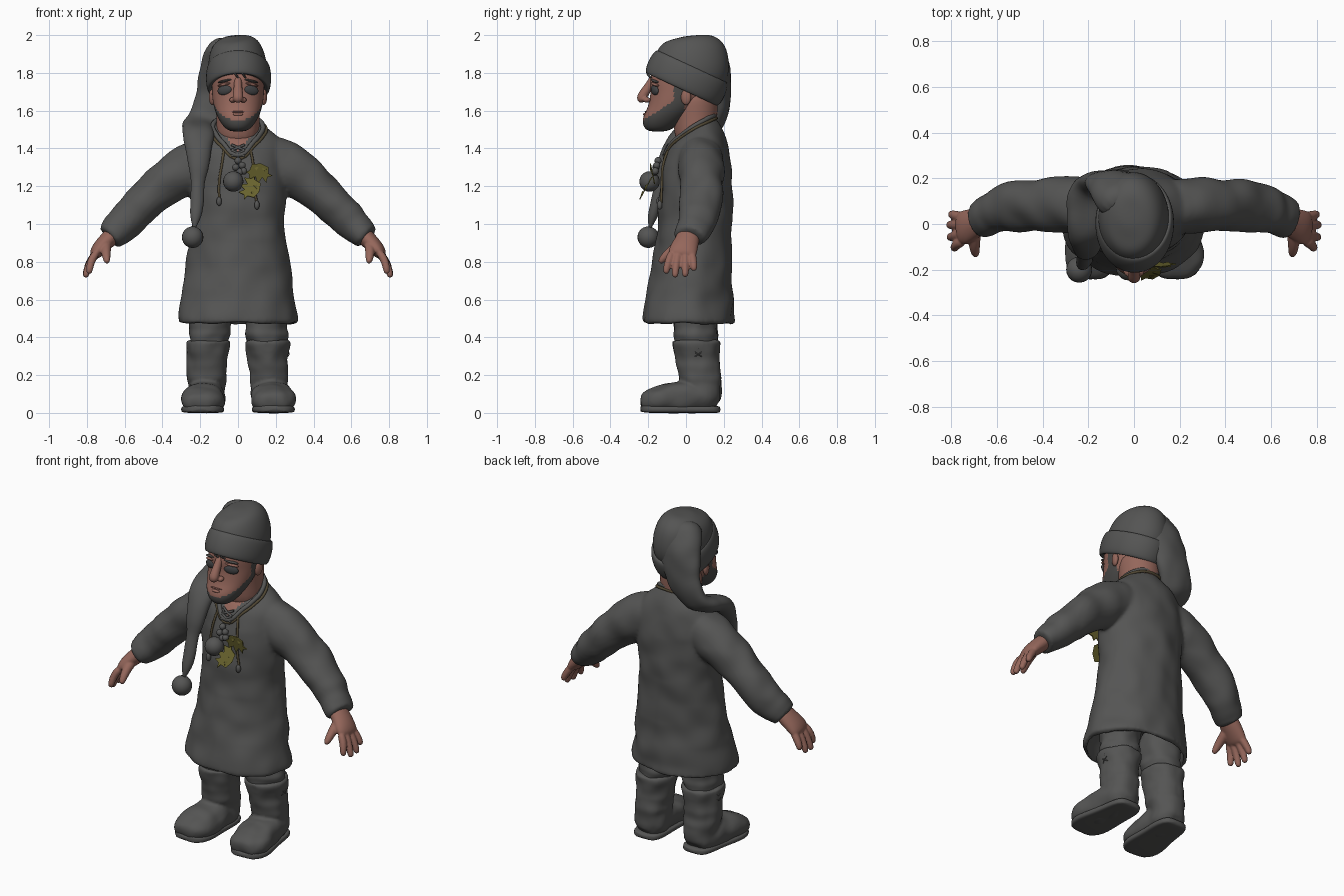
import bpy, bmesh, math
from mathutils import Vector, Matrix, noise
from mathutils.bvhtree import BVHTree

if "Cube" in bpy.data.objects:
    bpy.data.objects.remove(bpy.data.objects["Cube"])

def material(name, *rgb):
    m = bpy.data.materials.new(name)
    m.diffuse_color = (*rgb, 1)
    m.use_nodes = True
    m.node_tree.nodes["Principled BSDF"].inputs["Base Color"].default_value = m.diffuse_color
    return m
CLOTH = material("grey_cloth", .09, .09, .088)
SKIN = material("skin", .30, .135, .105)
HAIR = material("dark_hair", .07, .068, .065)
EYE = material("eye_grey", .055, .057, .06)
LIP = material("lip", .21, .09, .075)
CORD = material("brown_cord", .085, .066, .035)
LEAF = material("olive_leaf", .14, .125, .027)

def add(name, data, mat):
    data.materials.append(mat)
    ob = bpy.data.objects.new(name, data)
    bpy.context.collection.objects.link(ob)
    return ob

def make(name, bm, mat, smooth=True):
    bmesh.ops.recalc_face_normals(bm, faces=bm.faces[:])
    for f in bm.faces:
        f.smooth = smooth
    me = bpy.data.meshes.new(name)
    bm.to_mesh(me)
    bm.free()
    return add(name, me, mat)

def apply(ob, smooth=True):
    bpy.context.view_layer.update()
    me = bpy.data.meshes.new_from_object(ob.evaluated_get(bpy.context.evaluated_depsgraph_get()))
    ob.modifiers.clear()
    ob.data = me
    me.polygons.foreach_set("use_smooth", [smooth] * len(me.polygons))
    return ob

def loft(name, pts, mat, ref=(0, 1, 0), n=16, axis=None, p=2, wave=None, sub=2):
    """Closed tube through (x, y, z, half size across, half size along ref)."""
    bm, rings = bmesh.new(), []
    cs = [Vector(q[:3]) for q in pts]
    grow = 3 / (2 + math.cos(2 * math.pi / n))
    for i, q in enumerate(pts):
        t = (Vector(axis) if axis else cs[min(i + 1, len(cs) - 1)] - cs[max(i - 1, 0)]).normalized()
        v = (Vector(ref) - t * t.dot(Vector(ref))).normalized()
        u, ring = v.cross(t), []
        for k in range(n):
            a = 2 * math.pi * k / n
            c, s = [math.copysign(abs(w) ** (2 / p), w) for w in (math.cos(a), math.sin(a))]
            g = grow * (wave(i, a) if wave else 1)
            ring.append(bm.verts.new(cs[i] + (u * c * q[3] + v * s * q[4]) * g))
        rings.append(ring)
    for r0, r1 in zip(rings, rings[1:]):
        for k in range(n):
            bm.faces.new((r0[k], r0[(k + 1) % n], r1[(k + 1) % n], r1[k]))
    bm.faces.new(rings[0])
    bm.faces.new(rings[-1])
    ob = make(name, bm, mat)
    ob.modifiers.new("round", 'SUBSURF').levels = sub
    return apply(ob)

def fuse(name, parts, mat, voxel, smooth):
    """Melt overlapping parts into one skin."""
    bm = bmesh.new()
    for o in parts:
        bm.from_mesh(o.data)
        bpy.data.objects.remove(o)
    ob = make(name, bm, mat)
    m = ob.modifiers.new("melt", 'REMESH')
    m.mode, m.voxel_size = 'VOXEL', voxel
    m = ob.modifiers.new("soften", 'SMOOTH')
    m.factor, m.iterations = 0.5, smooth
    return apply(ob)

def crumple(ob, size, depth):
    """Soft cloth or leather wrinkles."""
    normals = [v.normal.copy() for v in ob.data.vertices]
    for v, nrm in zip(ob.data.vertices, normals):
        v.co += nrm * noise.noise(v.co / size) * depth

def ball(name, c, r, mat, rot=(0, 0)):
    bm = bmesh.new()
    bmesh.ops.create_uvsphere(bm, u_segments=20, v_segments=12, radius=1)
    turn = Matrix.Rotation(rot[1], 4, 'Z') @ Matrix.Rotation(rot[0], 4, 'Y')
    size = r if isinstance(r, tuple) else (r, r, r)
    bm.transform(Matrix.Translation(c) @ turn @ Matrix.Diagonal((*size, 1)))
    return make(name, bm, mat)

def string(name, pts, r, mat, cyclic=False):
    cu = bpy.data.curves.new(name, 'CURVE')
    cu.dimensions, cu.bevel_depth, cu.bevel_resolution, cu.use_fill_caps = '3D', r, 2, True
    sp = cu.splines.new('BEZIER')
    sp.bezier_points.add(len(pts) - 1)
    for b, q in zip(sp.bezier_points, pts):
        b.co, b.handle_left_type, b.handle_right_type = q, 'AUTO', 'AUTO'
    sp.use_cyclic_u, sp.resolution_u = cyclic, 6
    add(name, cu, mat)

def surface(ob):
    """Search tree, and a function for the front depth at x, z."""
    tree = BVHTree.FromPolygons([v.co for v in ob.data.vertices], [p.vertices for p in ob.data.polygons])
    def front(x, z):
        hit = tree.ray_cast(Vector((x, -2, z)), Vector((0, 1, 0)))[0]
        return hit.y if hit else -.12
    return tree, front

# tunic: body and sleeves melted together, hollow at the hem
def folds(i, a):
    return 1 + .022 * max(0, 1 - i / 5) * math.sin(7 * a + 1) + .008 * math.sin(3 * a + 1.7 * i)
parts = [loft("body", [
    (0, .012, .466, .314, .244), (0, .012, .478, .322, .249), (0, .013, .54, .31, .24), (0, .03, .7, .287, .217),
    (0, .042, .85, .26, .202), (0, .047, 1.0, .242, .197), (0, .052, 1.15, .25, .193), (0, .058, 1.28, .27, .187),
    (0, .065, 1.40, .258, .168), (0, .06, 1.47, .198, .146), (0, .035, 1.508, .135, .132),
    (0, .028, 1.518, .12, .12)], CLOTH, n=28, wave=folds)]
for s in (-1, 1):
    parts.append(loft("sleeve", [(s * x, y, z, a, b) for x, y, z, a, b in (
        (.10, .07, 1.39, .11, .12), (.24, .08, 1.31, .135, .128), (.39, .085, 1.215, .116, .116),
        (.47, .085, 1.14, .104, .112), (.515, .08, 1.095, .105, .109), (.55, .073, 1.055, .096, .102),
        (.585, .06, 1.02, .098, .104), (.615, .048, .99, .085, .094), (.645, .036, .965, .085, .094),
        (.672, .024, .94, .073, .084), (.69, .018, .923, .078, .088))], CLOTH, n=20))
tunic = fuse("tunic", parts, CLOTH, .012, 4)
crumple(tunic, .13, .014)
cutter = loft("hem_cutter", [(0, .01, .42, .296, .227), (0, .012, .55, .289, .22), (0, .02, .62, .265, .2)], CLOTH, n=24, sub=0)
cut = tunic.modifiers.new("hollow", 'BOOLEAN')
cut.object, cut.operation, cut.solver = cutter, 'DIFFERENCE', 'EXACT'
apply(tunic)
bpy.data.objects.remove(cutter)
# open neckline showing the chest
tunic.data.materials.clear()
for m in (CLOTH, SKIN):
    tunic.data.materials.append(m)
for f in tunic.data.polygons:
    c = f.center
    f.material_index = int(c.y < .02 and c.z > 1.385 and abs(c.x) < .72 * (c.z - 1.375))
cloth_tree, chest = surface(tunic)

# head with beard and sideburns coloured by position
head = loft("head", [
    (0, -.15, 1.488, .042, .048), (0, -.142, 1.513, .076, .084), (0, -.113, 1.56, .106, .12),
    (0, -.07, 1.61, .126, .133), (0, -.045, 1.66, .135, .147), (0, -.03, 1.71, .138, .155),
    (0, -.01, 1.76, .142, .187), (0, .02, 1.85, .14, .18), (0, .03, 1.92, .09, .12)],
    SKIN, n=28, axis=(0, 0, 1), p=2.1)
head.data.materials.append(HAIR)
for f in head.data.polygons:
    c = f.center
    beard = c.z < 1.557 + .62 * (c.y + .215) and c.y < -.005
    f.material_index = int(beard or (c.z > 1.65 and -.065 < c.y < 0))
face = surface(head)[1]
loft("neck", [(0, .05, 1.4, .115, .11), (0, .05, 1.54, .112, .112), (0, .045, 1.62, .118, .125), (0, .04, 1.72, .12, .12)], SKIN)
nose = [loft("bridge", [(0, -.17, 1.78, .02, .02), (0, -.193, 1.735, .021, .022), (0, -.22, 1.695, .026, .026),
                        (0, -.24, 1.662, .03, .028), (0, -.23, 1.642, .016, .016)], SKIN)]
for s in (-1, 1):
    nose.append(ball("nostril", (s * .028, -.207, 1.657), (.018, .022, .015), SKIN))
    for name, z, lift, size, mat in (("eye", 1.709, .003, (.042, .014, .026), EYE), ("eyelid", 1.739, .006, (.042, .016, .008), SKIN),
                                     ("eyebrow", 1.757, .003, (.042, .014, .007), HAIR)):
        ball(name, (s * .07, face(s * .07, z) + lift, z), size, mat, (s * .2, s * .4))
    ball("ear", (s * .137, 0, 1.672), (.016, .028, .042), SKIN, (0, -s * .3))
fuse("nose", nose, SKIN, .005, 3)
ball("mouth", (0, face(0, 1.594) + .003, 1.594), (.038, .009, .004), LIP)
ball("lower_lip", (0, face(0, 1.58) + .003, 1.58), (.028, .011, .008), SKIN)
for x in (-.03, .01):
    string("fringe", [(x, -.19, 1.83), (x + .012, -.205, 1.8), (x + .03, face(x + .03, 1.775) - .003, 1.775)], .005, HAIR)

# cap: crown, tilted rolled brim, long tail with pompom
loft("cap_crown", [(0, 0, 1.74, .145, .18), (0, .03, 1.82, .158, .205), (-.008, .035, 1.9, .148, .192),
                   (-.015, .04, 1.962, .122, .162), (-.02, .035, 1.988, .08, .105), (-.02, .035, 1.997, .03, .04)], CLOTH, n=20)
tilt = Vector((0, .42, .907))
loft("cap_brim", [(*(Vector((.003, -.025, 1.71)) + tilt * h), a, b) for h, a, b in (
    (.02, .14, .18), (-.002, .152, .2), (.008, .168, .216), (.07, .174, .223), (.125, .168, .215),
    (.142, .155, .2), (.13, .14, .18))], CLOTH, n=24, axis=tilt)
tail = loft("cap_tail", [
    (-.02, .06, 1.93, .08, .1), (-.055, .125, 1.9, .09, .13), (-.085, .17, 1.8, .067, .128),
    (-.1, .185, 1.7, .055, .115), (-.135, .185, 1.61, .05, .1), (-.18, .165, 1.535, .053, .098),
    (-.208, .08, 1.51, .05, .092), (-.215, -.02, 1.485, .048, .082), (-.21, -.09, 1.39, .042, .062),
    (-.21, -.125, 1.28, .035, .048), (-.215, -.15, 1.15, .027, .036), (-.225, -.18, 1.04, .02, .022),
    (-.235, -.195, .96, .012, .012)], CLOTH, ref=(1, 0, 0))
crumple(tail, .1, .012)
ball("pompom", (-.24, -.2, .93), .057, CLOTH)

for s in (-1, 1):
    flip = lambda *pts: [(s * x, y, z, a, b) for x, y, z, a, b in pts]
    up, side = (0, 0, 1), (1, 0, 0)
    # hands
    hand = [loft("palm", flip((.64, .02, .965, .047, .058), (.695, .006, .91, .045, .064),
                              (.74, -.016, .865, .04, .076), (.77, -.022, .822, .025, .073)), SKIN)]
    for y0, y1, x1, z1 in ((-.073, -.105, .79, .735), (-.04, -.058, .808, .715), (-.004, -.004, .81, .718), (.03, .042, .802, .75)):
        hand.append(loft("finger", flip((.745, y0, .855, .022, .022), (.778, (y0 + y1) / 2, .808, .021, .021),
                                        (x1 - .004, y1, z1 + .025, .019, .019), (x1, y1, z1, .013, .013)), SKIN, n=10))
    hand.append(loft("thumb", flip((.695, -.015, .9, .03, .03), (.7, -.075, .862, .026, .026), (.697, -.115, .825, .022, .022),
                                   (.692, -.142, .792, .014, .014)), SKIN, ref=side, n=10))
    fuse("hand", hand, SKIN, .006, 2)
    # legs and boots
    leg = loft("trouser_leg", flip((.155, .055, .33, .1, .11), (.153, .052, .385, .1, .11), (.15, .05, .415, .113, .122),
               (.148, .05, .445, .102, .112), (.146, .05, .49, .113, .122), (.13, .05, .65, .11, .12)), CLOTH, axis=up)
    crumple(leg, .09, .014)
    boot = [loft("shaft", flip((.168, .085, .03, .095, .1), (.168, .083, .1, .096, .104), (.167, .08, .15, .098, .105),
                               (.165, .075, .18, .108, .114), (.163, .072, .21, .1, .107), (.162, .066, .25, .111, .118),
                               (.16, .062, .28, .105, .114), (.158, .058, .33, .113, .123), (.158, .055, .375, .12, .132),
                               (.158, .055, .388, .114, .126)), CLOTH, axis=up),
            loft("foot", flip((.165, .175, .06, .055, .07), (.166, .1, .085, .085, .1), (.175, 0, .089, .089, .104),
                              (.184, -.08, .077, .077, .114), (.191, -.15, .069, .069, .118), (.195, -.205, .06, .058, .104),
                              (.197, -.24, .053, .038, .065)), CLOTH, ref=side, p=2.4)]
    crumple(fuse("boot", boot, CLOTH, .009, 2), .08, .01)
    loft("boot_sole", flip((.165, .185, .018, .018, .055), (.165, .15, .018, .018, .085), (.168, .08, .018, .018, .095),
                           (.175, 0, .018, .018, .097), (.184, -.09, .018, .018, .111), (.19, -.16, .019, .019, .114),
                           (.195, -.215, .021, .019, .092), (.197, -.243, .024, .018, .05)), CLOTH, ref=side, p=5, sub=1)
    for z, d in ((.31, -1), (.31, 1), (.34, -1), (.34, 1)):
        string("boot_lace", [(s * .262, .065 - d * .018, z - .012), (s * .27, .065, z), (s * .268, .065 + d * .018, z + .012)], .003, CLOTH)

# neckline collar resting on the tunic, with a thin cord outside it
half = [(.09, .12, 1.56), (.132, .04, 1.515), (.115, -.03, 1.475), (.085, -.075, 1.44)]
loop = [(0, .15, 1.575)] + half + [(0, -.15, 1.375)] + [(-x, y, z) for x, y, z in reversed(half)]
for name, grow, drop, r, mat in (("collar", 1, 0, .013, CLOTH), ("collar_cord", 1.13, .012, .008, CORD)):
    hits = [cloth_tree.find_nearest(Vector((x * grow, .03 + (y - .03) * grow, z - drop))) for x, y, z in loop]
    string(name, [h[0] + h[1] * r * .5 for h in hits], r, mat, True)

# lacing and hanging ties
def lay(pts, off=.006):
    return [(x, chest(x, z) - off, z) for x, z in pts]
for z, d in ((1.375, -1), (1.375, 1), (1.405, -1), (1.405, 1)):
    string("lacing", lay([(-.035 * d, z - .015), (0, z), (.035 * d, z + .015)], .012), .007, CLOTH)
for path in ([(-.07, 1.42), (-.085, 1.32), (-.1, 1.22), (-.1, 1.13)], [(.06, 1.42), (.08, 1.32), (.085, 1.2), (.1, 1.11)]):
    string("neck_tie", lay(path), .007, CORD)
    ball("tie_bead", lay([(path[-1][0], path[-1][1] - .01)], .012)[0], (.014, .014, .024), CLOTH)

# pendant: large ball, berries and spiky leaves
ball("pendant_ball", lay([(-.025, 1.225)], .058)[0], .054, CLOTH)
for q in ((0, 1.335), (.022, 1.31), (-.012, 1.3), (.03, 1.28), (.01, 1.275)):
    ball("berry", lay([q], .035)[0], .019, CLOTH)
edge = [(0, 0), (.1, .07), (.16, .32), (.36, .12), (.48, .4), (.62, .12), (.8, .3), (.82, .07), (1, 0)]
for x, z, off, turn, length, tip in ((.045, 1.275, .055, .15, .14, .2), (.085, 1.25, .06, 1.95, .145, -.5)):
    bm = bmesh.new()
    f = bm.faces.new([bm.verts.new((a * length, 0, b * length)) for a, b in edge + [(a, -b) for a, b in edge[-2:0:-1]]])
    bmesh.ops.triangulate(bm, faces=[f])
    bm.transform(Matrix.Translation(lay([(x, z)], off)[0]) @ Matrix.Rotation(tip, 4, 'X') @ Matrix.Rotation(turn, 4, 'Y'))
    ob = make("leaf", bm, LEAF, False)
    ob.modifiers.new("thickness", 'SOLIDIFY').thickness = .006
    apply(ob, False)
